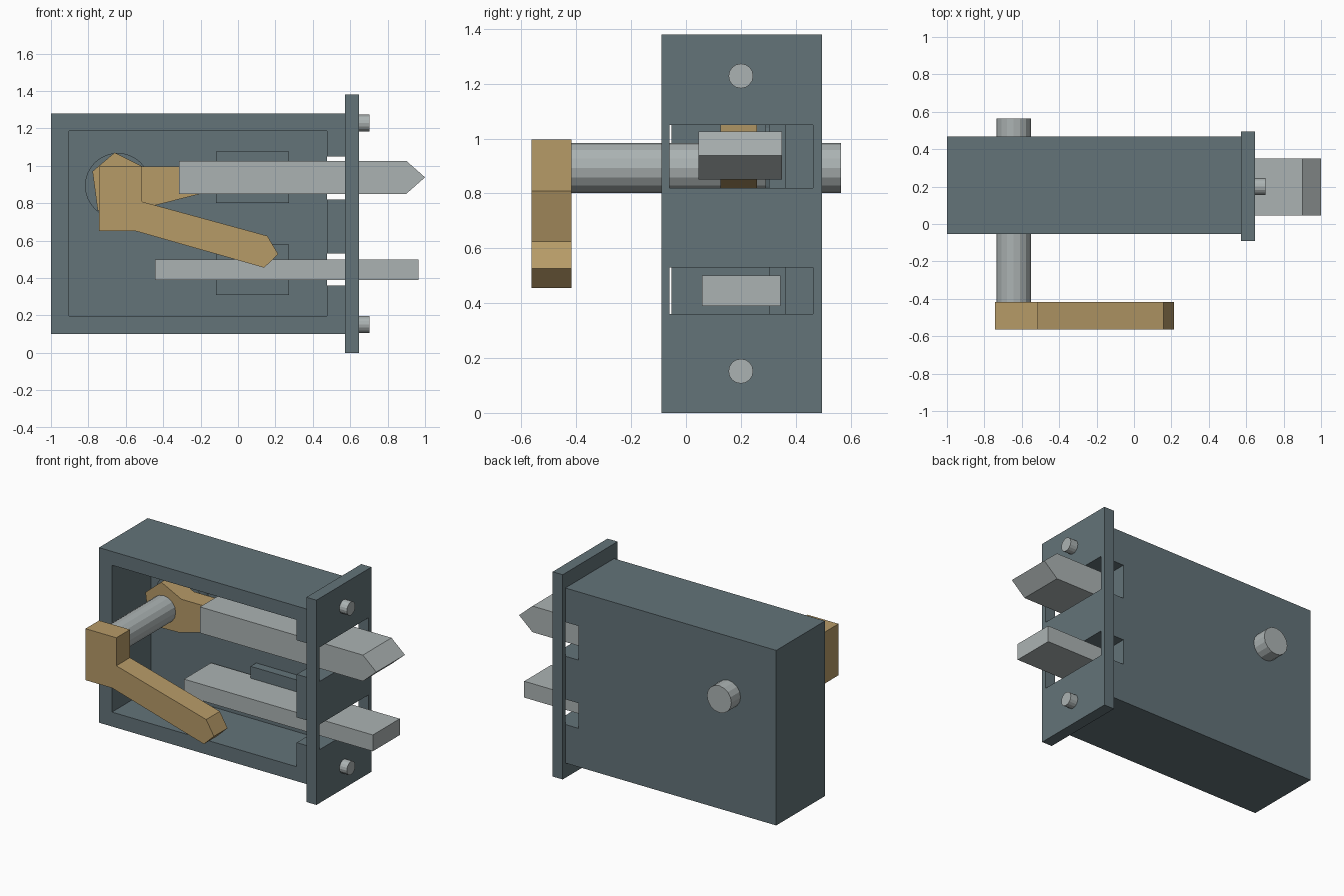
import bpy
import bmesh
import math
from mathutils import Matrix, Vector

cube = bpy.data.objects.get("Cube")
if cube:
    bpy.data.objects.remove(cube, do_unlink=True)


def material(name, rgb):
    m = bpy.data.materials.new(name)
    m.use_nodes = True
    m.diffuse_color = (*rgb, 1)
    m.node_tree.nodes["Principled BSDF"].inputs["Base Color"].default_value = (*rgb, 1)
    return m


SLATE = material("slate grey", (0.125, 0.172, 0.19))
STEEL = material("light steel", (0.41, 0.45, 0.45))
BRASS = material("dull brass", (0.47, 0.325, 0.137))


def finish(name, bm, mat):
    bmesh.ops.recalc_face_normals(bm, faces=bm.faces)
    mesh = bpy.data.meshes.new(name)
    bm.to_mesh(mesh)
    bm.free()
    mesh.materials.append(mat)
    ob = bpy.data.objects.new(name, mesh)
    bpy.context.collection.objects.link(ob)
    return ob


def prism(name, outline, y0, y1, mat):
    """Extrude an (x, z) outline along y."""
    bm = bmesh.new()
    face = bm.faces.new([bm.verts.new((x, y0, z)) for x, z in outline])
    new = bmesh.ops.extrude_face_region(bm, geom=[face])["geom"]
    verts = [v for v in new if isinstance(v, bmesh.types.BMVert)]
    bmesh.ops.translate(bm, verts=verts, vec=(0, y1 - y0, 0))
    return finish(name, bm, mat)


def box(name, x, y, z, mat):
    outline = [(x[0], z[0]), (x[1], z[0]), (x[1], z[1]), (x[0], z[1])]
    return prism(name, outline, y[0], y[1], mat)


def rod(name, start, end, radius, mat, sides=16):
    """Flat-sided cylinder between two points."""
    a, b = Vector(start), Vector(end)
    turn = (b - a).to_track_quat("Z", "Y").to_matrix().to_4x4()
    bm = bmesh.new()
    bmesh.ops.create_cone(bm, cap_ends=True, segments=sides, radius1=radius,
                          radius2=radius, depth=(b - a).length,
                          matrix=Matrix.Translation((a + b) / 2) @ turn)
    return finish(name, bm, mat)


def cut(target, x, y, z):
    cutter = box("cutter", x, y, z, SLATE)
    cutter.hide_render = True
    mod = target.modifiers.new("cut", "BOOLEAN")
    mod.operation = "DIFFERENCE"
    mod.solver = "EXACT"
    mod.object = cutter
    bpy.context.view_layer.objects.active = target
    bpy.ops.object.modifier_apply(modifier=mod.name)
    bpy.data.objects.remove(cutter, do_unlink=True)


SLOTS = [(0.36, 0.53), (0.82, 1.05)]

# Open-fronted case and the face plate, both slotted for the bolts
case = box("case", (-1, 0.573), (-0.053, 0.467), (0.1, 1.28), SLATE)
cut(case, (-0.903, 0.475), (-0.3, 0.362), (0.197, 1.187))
plate = box("face_plate", (0.573, 0.648), (-0.09, 0.495), (0, 1.38), SLATE)
for slot in SLOTS:
    cut(case, (0.475, 0.7), (-0.3, 0.7), slot)
    cut(plate, (0.5, 0.7), (-0.06, 0.463), slot)

# Guide blocks on the back wall and the round boss behind the shaft
for name, z in (("lower", (0.31, 0.58)), ("upper", (0.80, 1.075))):
    box(name + "_guide_block", (-0.118, 0.273), (0.302, 0.37), z, SLATE)
SX, SZ = -0.643, 0.893
rod("shaft_boss", (SX, 0.29, SZ), (SX, 0.37, SZ), 0.175, SLATE, 32)

# Pointed latch bolt and square dead bolt
prism("latch_bolt", [(-0.315, 0.85), (0.9, 0.85), (1, 0.938), (0.9, 1.026),
                     (-0.315, 1.026)], 0.045, 0.35, STEEL)
box("dead_bolt", (-0.443, 0.965), (0.058, 0.345), (0.39, 0.5), STEEL)

# Shaft, cam and lever handle
rod("shaft", (SX, -0.44, SZ), (SX, 0.565, SZ), 0.091, STEEL)
prism("cam", [(-0.778, 0.97), (-0.75, 0.76), (-0.53, 0.766), (-0.2, 0.85),
              (-0.2, 0.995), (-0.51, 0.995), (-0.66, 1.07)], 0.125, 0.258, BRASS)
prism("lever_handle", [(-0.743, 0.65), (-0.545, 0.65), (0.14, 0.455),
                       (0.215, 0.527), (0.157, 0.625), (-0.513, 0.808),
                       (-0.513, 0.997), (-0.743, 0.997)], -0.563, -0.418, BRASS)

# Face plate screws
for name, z in (("lower", 0.152), ("upper", 1.228)):
    rod(name + "_screw", (0.58, 0.2, z), (0.703, 0.2, z), 0.045, STEEL)
